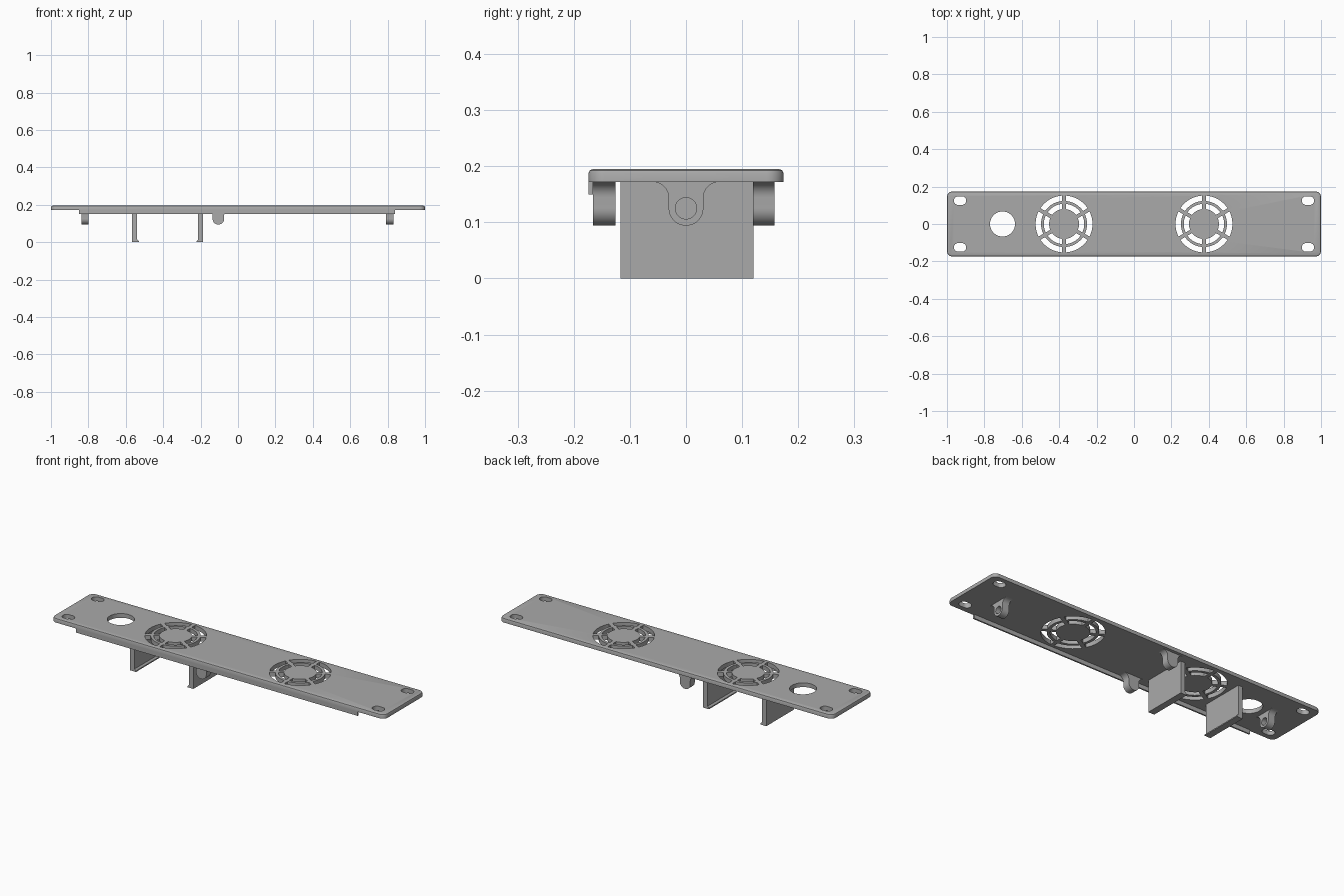
import bpy
import bmesh
from math import pi, sin, cos, radians
from mathutils import Matrix, Vector

if "Cube" in bpy.data.objects:
    bpy.data.objects.remove(bpy.data.objects["Cube"], do_unlink=True)

grey = bpy.data.materials.new("plain_grey")
grey.use_nodes = True
COLOUR = (0.4, 0.4, 0.4, 1)
grey.diffuse_color = COLOUR
grey.node_tree.nodes["Principled BSDF"].inputs["Base Color"].default_value = COLOUR


def prism(name, points, low, high, matrix=Matrix()):
    """Extrude a closed 2D outline from low to high, then place it."""
    bm = bmesh.new()
    face = bm.faces.new([bm.verts.new((x, y, low)) for x, y in points])
    top = bmesh.ops.extrude_face_region(bm, geom=[face])["geom"]
    verts = [v for v in top if isinstance(v, bmesh.types.BMVert)]
    bmesh.ops.translate(bm, verts=verts, vec=(0, 0, high - low))
    bmesh.ops.recalc_face_normals(bm, faces=bm.faces)
    bm.transform(matrix)
    mesh = bpy.data.meshes.new(name)
    bm.to_mesh(mesh)
    bm.free()
    mesh.materials.append(grey)
    obj = bpy.data.objects.new(name, mesh)
    bpy.context.collection.objects.link(obj)
    return obj


def arc(cx, cy, r, start, end, steps=12):
    angles = [radians(start + (end - start) * i / steps) for i in range(steps + 1)]
    return [(cx + r * cos(a), cy + r * sin(a)) for a in angles]


def rounded(cx, cy, w, h, r):
    """Rounded rectangle outline."""
    pts = []
    for k, (sx, sy) in enumerate([(1, 1), (-1, 1), (-1, -1), (1, -1)]):
        pts += arc(cx + sx * (w / 2 - r), cy + sy * (h / 2 - r), r, 90 * k, 90 * k + 90, 8)
    return pts


def circle(cx, cy, r):
    return arc(cx, cy, r, 0, 360, 40)[:-1]


def ring_slot(cx, cy, inner, outer, mid, half, gap):
    """Curved slot with parallel spoke gaps at its ends."""
    a, b = (half - 180 / pi * gap / 2 / r for r in (inner, outer))
    return arc(cx, cy, outer, mid - b, mid + b) + arc(cx, cy, inner, mid + a, mid - a)


def cut(target, cutters):
    """Subtract a group of cutters, leaving clean geometry."""
    group = bpy.data.collections.new(target.name + "_cutters")
    for c in cutters:
        group.objects.link(c)
    mod = target.modifiers.new("openings", "BOOLEAN")
    mod.operation = "DIFFERENCE"
    mod.operand_type = "COLLECTION"
    mod.collection = group
    mod.solver = "EXACT"
    bpy.context.view_layer.update()
    graph = bpy.context.evaluated_depsgraph_get()
    mesh = bpy.data.meshes.new_from_object(target.evaluated_get(graph))
    target.modifiers.clear()
    target.data = mesh
    for c in cutters:
        bpy.data.objects.remove(c, do_unlink=True)
    bpy.data.collections.remove(group)


def smooth(obj):
    bpy.ops.object.select_all(action="DESELECT")
    obj.select_set(True)
    bpy.context.view_layer.objects.active = obj
    bpy.ops.object.shade_smooth_by_angle(angle=radians(30))


# Cover plate with a softened upper rim
BASE, TOP = 0.172, 0.195
plate = prism("cover_plate", rounded(0, 0, 2, 0.348, 0.03), BASE, TOP)
bm = bmesh.new()
bm.from_mesh(plate.data)
rim = [e for e in bm.edges if all(v.co.z > TOP - 0.001 for v in e.verts)]
bmesh.ops.bevel(bm, geom=rim, offset=0.008, segments=2, affect="EDGES", profile=0.5)
bm.to_mesh(plate.data)
bm.free()

# Screw slots, cable hole and fan grilles
outlines = [rounded(x, y, 0.066, 0.046, 0.0229) for x in (-0.93, 0.93) for y in (-0.125, 0.125)]
outlines.append(circle(-0.703, 0, 0.067))
for fan_x in (-0.374, 0.374):
    for k in range(6):
        outlines.append(ring_slot(fan_x, 0, 0.123, 0.152, 60 * k, 30, 0.02))
        outlines.append(ring_slot(fan_x, 0, 0.08, 0.108, 60 * k, 30, 0.02))
cut(plate, [prism("opening_cutter", o, BASE - 0.05, TOP + 0.05) for o in outlines])
smooth(plate)

# Stiffening lip under the front edge
lip = prism("front_lip", [(-0.85, -0.174), (0.84, -0.174), (0.84, -0.166), (-0.85, -0.166)],
            0.15, BASE + 0.002)

# Pair of holder walls, each with an inward hook along its foot
for name, outer_x, side in (("right_holder_wall", -0.566, 1), ("left_holder_wall", -0.186, -1)):
    profile = [(0, BASE + 0.002), (0, 0), (0.036, 0), (0.036, 0.006), (0.027, 0.014), (0.027, BASE + 0.002)]
    along_y = Matrix(((side, 0, 0, outer_x), (0, 0, 1, 0), (0, 1, 0, 0), (0, 0, 0, 1)))
    wall = prism(name, profile, -0.117, 0.12, along_y)

# Screw lugs: round eye flaring into the plate with a fillet on each side
EYE_Z, EYE_R, FILLET = 0.125, 0.031, 0.028
lug_outline = (arc(0, EYE_Z, EYE_R, 180, 360, 20)
               + arc(EYE_R + FILLET, BASE - FILLET, FILLET, 180, 90, 8)
               + arc(-EYE_R - FILLET, BASE - FILLET, FILLET, 90, 0, 8))
along_x = Matrix(((0, 0, 1, 0), (1, 0, 0, 0), (0, 1, 0, 0), (0, 0, 0, 1)))
along_y = Matrix(((1, 0, 0, -0.105), (0, 0, 1, 0), (0, 1, 0, 0), (0, 0, 0, 1)))
for name, matrix, low, high in (("right_lug", along_x, -0.838, -0.798),
                                ("left_lug", along_x, 0.792, 0.832),
                                ("front_lug", along_y, -0.166, -0.126),
                                ("back_lug", along_y, 0.119, 0.158)):
    lug = prism(name, lug_outline, low, high, matrix)
    cut(lug, [prism("eye_cutter", circle(0, EYE_Z, 0.019), low - 0.05, high + 0.05, matrix)])
    smooth(lug)
